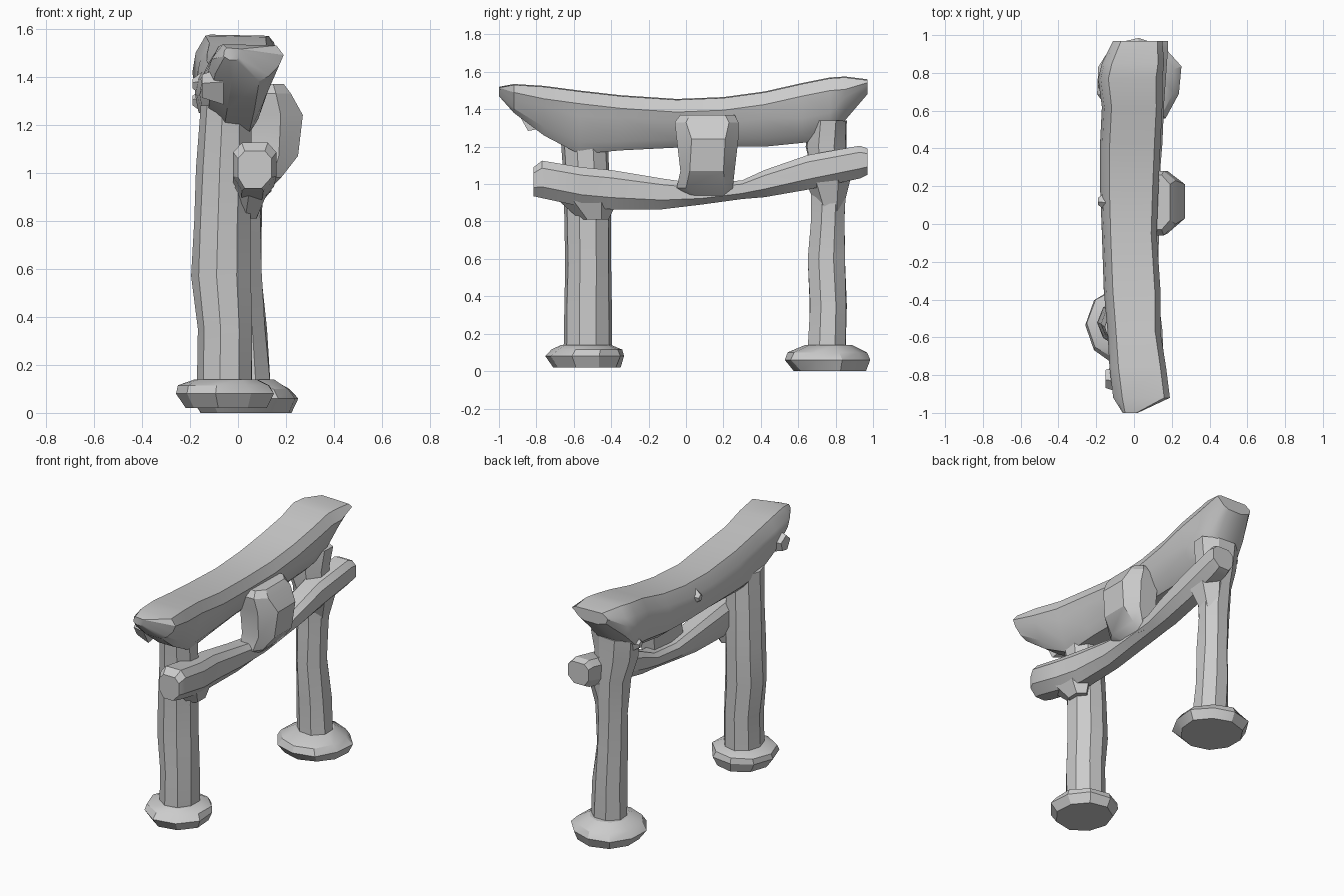
import bpy, math, random

random.seed(4)


def loft(name, rings, angle=28):
    """Skin a stack of equal-length rings, cap both ends."""
    n = len(rings[0])
    verts = [p for r in rings for p in r]
    faces = [(k * n + i, k * n + (i + 1) % n, (k + 1) * n + (i + 1) % n, (k + 1) * n + i)
             for k in range(len(rings) - 1) for i in range(n)]
    faces += [tuple(reversed(range(n))), tuple(range(len(verts) - n, len(verts)))]
    me = bpy.data.meshes.new(name)
    me.from_pydata(verts, [], faces)
    ob = bpy.data.objects.new(name, me)
    bpy.context.collection.objects.link(ob)
    bpy.ops.object.select_all(action='DESELECT')
    ob.select_set(True)
    bpy.context.view_layer.objects.active = ob
    bpy.ops.object.mode_set(mode='EDIT')
    bpy.ops.mesh.select_all(action='SELECT')
    bpy.ops.mesh.normals_make_consistent(inside=False)
    bpy.ops.object.mode_set(mode='OBJECT')
    bpy.ops.object.shade_smooth_by_angle(angle=math.radians(angle))
    return ob


def column(name, spans, n, wobble):
    """Upright stone column from (z, x0, x1, y0, y1) spans."""
    rings = []
    for z, x0, x1, y0, y1 in spans:
        ring = []
        for i in range(n):
            a = 2 * math.pi * (i + 0.5) / n
            k = (1 + random.uniform(-wobble, wobble)) / math.cos(math.pi / n) ** 0.5
            ring.append(((x0 + x1) / 2 + (x1 - x0) / 2 * k * math.cos(a),
                         (y0 + y1) / 2 + (y1 - y0) / 2 * k * math.sin(a), z))
        rings.append(ring)
    return loft(name, rings)


# Foot stones
column("front_foot", [(0.02, -0.22, 0.12, -0.70, -0.35), (0.08, -0.26, 0.15, -0.74, -0.33),
                      (0.115, -0.24, 0.13, -0.71, -0.34), (0.14, -0.18, 0.08, -0.66, -0.40)], 9, 0.05)
column("rear_foot", [(0.0, -0.16, 0.22, 0.58, 0.95), (0.06, -0.20, 0.25, 0.53, 0.99),
                     (0.10, -0.17, 0.22, 0.55, 0.96), (0.14, -0.10, 0.15, 0.64, 0.88)], 10, 0.05)

# Pillars
column("front_pillar", [(0.10, -0.17, 0.06, -0.65, -0.40), (0.35, -0.165, 0.06, -0.65, -0.40),
                        (0.57, -0.19, 0.055, -0.645, -0.40), (0.80, -0.18, 0.055, -0.65, -0.40),
                        (1.02, -0.17, 0.06, -0.65, -0.41), (1.28, -0.15, 0.06, -0.67, -0.42)], 9, 0.02)
column("rear_pillar", [(0.10, -0.08, 0.14, 0.65, 0.86), (0.35, -0.08, 0.12, 0.66, 0.86),
                       (0.60, -0.08, 0.10, 0.65, 0.85), (0.82, -0.09, 0.10, 0.67, 0.85),
                       (1.05, -0.11, 0.11, 0.67, 0.86), (1.20, -0.15, 0.12, 0.64, 0.86),
                       (1.34, -0.17, 0.13, 0.66, 0.86)], 8, 0.05)

# Curved top beam: y, left, right, top, belly height, bottom
top_beam = [(-1.0, -0.06, 0.02, 1.52, 1.50, 1.47), (-0.92, -0.11, 0.19, 1.535, 1.46, 1.38),
            (-0.76, -0.13, 0.17, 1.525, 1.41, 1.26), (-0.57, -0.14, 0.14, 1.50, 1.37, 1.16),
            (-0.35, -0.16, 0.14, 1.475, 1.34, 1.18), (-0.05, -0.17, 0.12, 1.455, 1.33, 1.195),
            (0.20, -0.18, 0.13, 1.465, 1.33, 1.20), (0.42, -0.18, 0.14, 1.495, 1.35, 1.20),
            (0.62, -0.17, 0.15, 1.54, 1.37, 1.22), (0.77, -0.19, 0.15, 1.57, 1.40, 1.24),
            (0.85, -0.17, 0.16, 1.575, 1.46, 1.34), (0.97, -0.11, 0.15, 1.56, 1.53, 1.48)]
rings = []
for y, x0, x1, zt, zm, zb in top_beam:
    w, j = x1 - x0, random.uniform(-0.02, 0.02)
    zs = zt - min(0.07, (zt - zm) * 0.6)
    rings.append([(x0 + w * 0.16, y, zt), (x1 - w * 0.1, y, zt - 0.005), (x1, y, zs),
                  (x1 - w * 0.06, y, zm + j), (x1 - w * 0.2, y, zb + (zm - zb) * 0.3),
                  (x1 - w * 0.34, y, zb), (x0 + w * 0.28, y, zb),
                  (x0 + w * 0.05, y, zb + (zm - zb) * 0.4), (x0, y, zm - j), (x0 + w * 0.04, y, zs)])
loft("top_beam", rings)

# Lower tie beam: y, left, right, top, bottom
tie_beam = [(-0.815, 0.0, 0.14, 1.09, 0.935), (-0.77, -0.02, 0.16, 1.125, 0.925),
            (-0.56, -0.02, 0.15, 1.09, 0.88), (-0.40, -0.02, 0.13, 1.075, 0.865),
            (-0.13, -0.01, 0.13, 1.03, 0.865), (0.08, -0.01, 0.14, 1.00, 0.89),
            (0.30, -0.01, 0.14, 1.02, 0.92), (0.42, -0.01, 0.15, 1.075, 0.93),
            (0.65, 0.0, 0.16, 1.155, 0.97), (0.93, 0.02, 0.18, 1.205, 1.03),
            (0.97, 0.03, 0.18, 1.19, 1.05)]
rings = []
for y, x0, x1, zt, zb in tie_beam:
    w, h = x1 - x0, zt - zb
    rings.append([(x0 + w * 0.2, y, zt), (x1 - w * 0.2, y, zt), (x1, y, zt - h * 0.2),
                  (x1, y, zb + h * 0.3), (x1 - w * 0.3, y, zb), (x0 + w * 0.2, y, zb),
                  (x0, y, zb + h * 0.3), (x0, y, zt - h * 0.2)])
loft("tie_beam", rings)

# Wedges under the tie beam
column("front_wedge", [(0.81, -0.02, 0.08, -0.56, -0.42), (0.94, -0.04, 0.14, -0.70, -0.37)], 6, 0.05)
column("rear_wedge", [(0.84, -0.03, 0.09, 0.72, 0.83), (1.03, -0.04, 0.15, 0.64, 0.87)], 6, 0.05)

# Centre plaque between the beams: z, front x, inner y span, outer y span
plaque = [(0.93, 0.13, 0.03, 0.24, 0.06, 0.20), (0.98, 0.18, -0.05, 0.25, 0.00, 0.21),
          (1.07, 0.25, -0.03, 0.26, 0.02, 0.20), (1.24, 0.27, -0.05, 0.28, 0.03, 0.21),
          (1.33, 0.22, -0.06, 0.28, 0.00, 0.23), (1.37, 0.19, -0.03, 0.26, 0.02, 0.21)]
loft("centre_plaque", [[(0.05, a, z), (x * 0.4 + 0.07, a, z), (x, c, z), (x, d, z),
                        (x * 0.4 + 0.07, b, z), (0.05, b, z)] for z, x, a, b, c, d in plaque], 25)

# Rock chips on the back of the top beam
for i, (y, z) in enumerate([(0.12, 1.37), (0.74, 1.30), (-0.82, 1.36)]):
    loft(f"rock_chip_{i + 1}", [[(x, y + r * math.cos(a), z + r * math.sin(a))
                                 for a in (0.3, 1.7, 2.9, 4.4, 5.4)]
                                for x, r in ((-0.06, 0.08), (-0.15, 0.05), (-0.19 + 0.04 * (i == 2), 0.02))])
